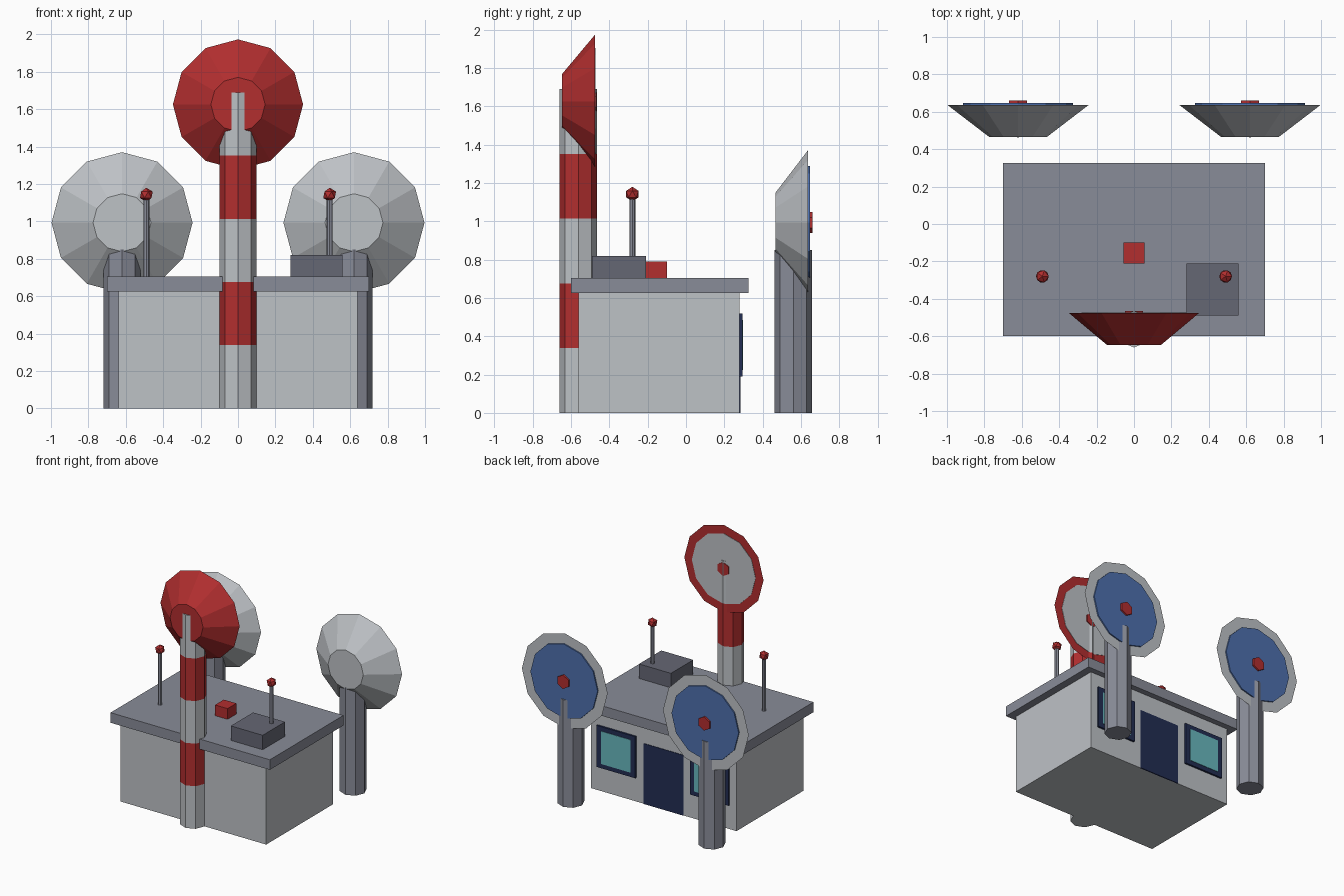
import bpy
import bmesh
from math import sin, cos, tau
from mathutils import Vector

if "Cube" in bpy.data.objects:
    bpy.data.objects.remove(bpy.data.objects["Cube"])


def material(name, *rgb):
    """Flat material from 0-255 display values, stored as linear."""
    lin = [((c / 255 + 0.055) / 1.055) ** 2.4 for c in rgb] + [1.0]
    m = bpy.data.materials.new(name)
    m.use_nodes = True
    m.diffuse_color = lin
    m.node_tree.nodes["Principled BSDF"].inputs["Base Color"].default_value = lin
    return m


light_grey = material("light_grey", 190, 194, 198)
slate = material("slate", 137, 140, 152)
dark_slate = material("dark_slate", 101, 103, 116)
red = material("signal_red", 178, 46, 47)
blue = material("dish_blue", 78, 112, 174)
teal = material("glass_teal", 104, 184, 190)
navy = material("navy", 34, 45, 83)


def finish(bm, name, mats, loc=(0, 0, 0)):
    bmesh.ops.recalc_face_normals(bm, faces=bm.faces)
    mesh = bpy.data.meshes.new(name)
    bm.to_mesh(mesh)
    bm.free()
    for m in mats:
        mesh.materials.append(m)
    ob = bpy.data.objects.new(name, mesh)
    ob.location = loc
    bpy.context.collection.objects.link(ob)
    return ob


def box(name, mat, low, high):
    low, high = Vector(low), Vector(high)
    bm = bmesh.new()
    bmesh.ops.create_cube(bm, size=1)
    bmesh.ops.scale(bm, vec=high - low, verts=bm.verts)
    return finish(bm, name, [mat], (low + high) / 2)


def lathe(name, rings, sides, loc, mats, axis="z"):
    """Stack (radius, offset) rings along an axis; materials cycle per segment."""
    bm = bmesh.new()
    loops = []
    for r, h in rings:
        pts = [(r * sin(tau * i / sides), r * cos(tau * i / sides)) for i in range(sides)]
        loops.append([bm.verts.new((a, b, h) if axis == "z" else (a, h, b)) for a, b in pts])
    bm.faces.new(loops[0])
    bm.faces.new(loops[-1])
    for k in range(len(loops) - 1):
        a, b = loops[k], loops[k + 1]
        for i in range(sides):
            j = (i + 1) % sides
            bm.faces.new((a[i], a[j], b[j], b[i])).material_index = k % len(mats)
    return finish(bm, name, mats, loc)


def dish(name, loc, back_r, rim_r, plate_r, plate_out, hub_out, shell, plate):
    """Cone-shaped dish opening towards +y; loc is the centre of the rim."""
    lathe(name + "_shell", [(back_r, -0.17), (rim_r, 0)], 12, loc, [shell], "y")
    lathe(name + "_plate", [(plate_r, -0.005), (plate_r, plate_out)], 12, loc, [plate], "y")
    lathe(name + "_hub", [(0.055, -0.005), (0.055, hub_out)], 6, loc, [red], "y")


# Building
box("building_walls", light_grey, (-0.64, -0.56, 0), (0.64, 0.28, 0.63))
box("roof_slab", slate, (-0.7, -0.6, 0.625), (0.7, 0.325, 0.705))
box("roof_unit", dark_slate, (0.28, -0.49, 0.7), (0.56, -0.21, 0.82))
box("roof_beacon", red, (-0.055, -0.21, 0.7), (0.055, -0.1, 0.79))

# Door and windows on the rear wall
box("door", navy, (-0.175, 0.275, 0), (0.175, 0.284, 0.48))
for side, s in (("left", 1), ("right", -1)):
    x = 0.41 * s
    box(side + "_window_frame", navy, (x - 0.17, 0.27, 0.19), (x + 0.17, 0.295, 0.52))
    box(side + "_window_glass", teal, (x - 0.13, 0.292, 0.225), (x + 0.13, 0.298, 0.485))

# Striped mast with the main dish
lathe("mast", [(0.098, 0.338 * i) for i in range(6)], 8, (0, -0.562, 0), [light_grey, red])
dish("main_dish", (0, -0.476, 1.625), 0.145, 0.348, 0.28, 0.003, 0.01, red, light_grey)

# Rear dishes on posts, and roof antennas
for side, s in (("left", 1), ("right", -1)):
    lathe(side + "_post", [(0.098, 0), (0.098, 0.85)], 8, (0.62 * s, 0.56, 0), [slate])
    dish(side + "_dish", (0.62 * s, 0.636, 0.993), 0.155, 0.377, 0.295, 0.01, 0.024,
         light_grey, blue)
    lathe(side + "_antenna", [(0.016, 0.7), (0.016, 1.13)], 8, (0.49 * s, -0.28, 0), [slate])
    bm = bmesh.new()
    bmesh.ops.create_icosphere(bm, subdivisions=1, radius=0.038)
    finish(bm, side + "_antenna_ball", [red], (0.49 * s, -0.28, 1.142))
